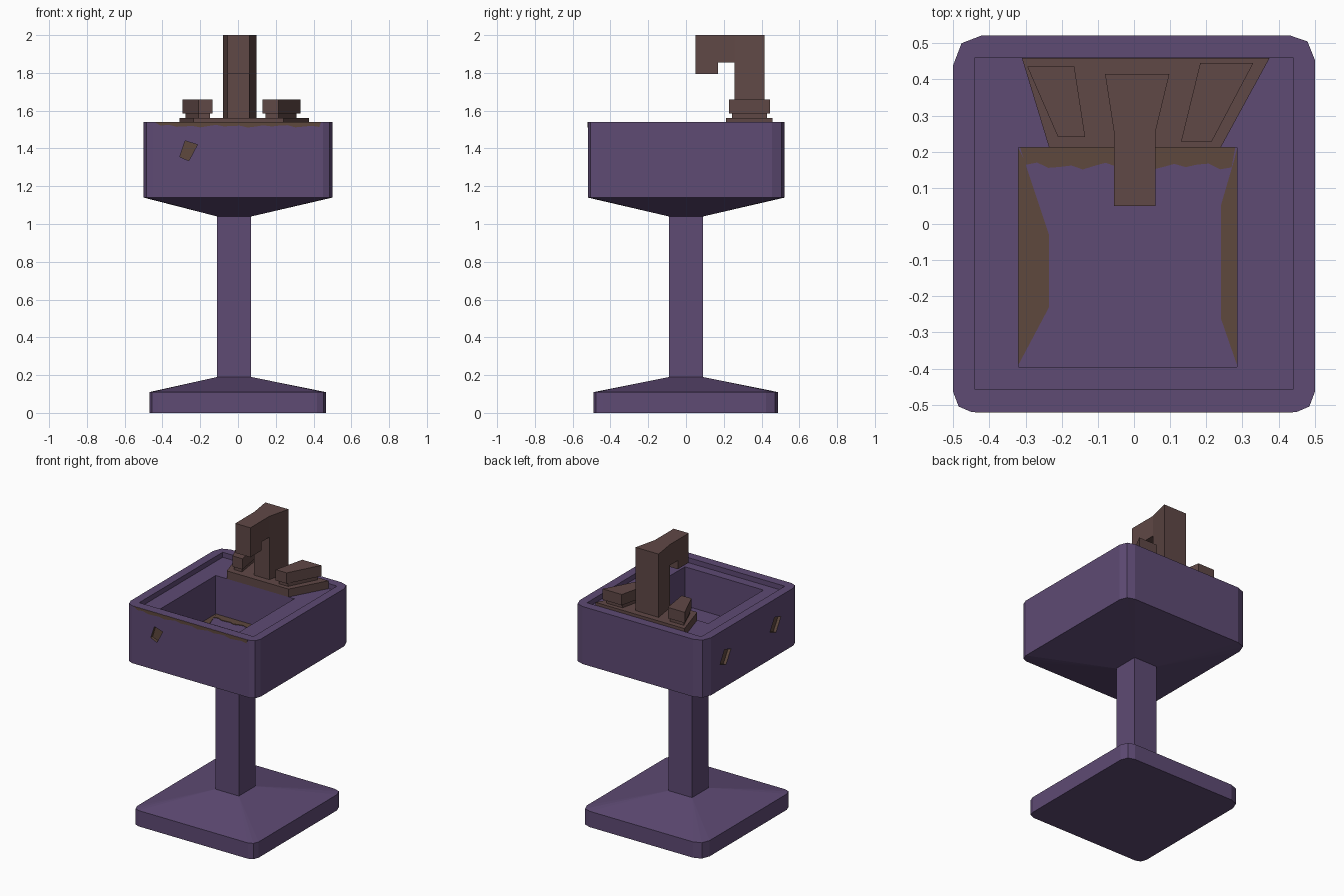
import bpy, bmesh, math

if "Cube" in bpy.data.objects:
    bpy.data.objects.remove(bpy.data.objects["Cube"])

def mat(name, rgb):
    m = bpy.data.materials.new(name)
    m.diffuse_color = (*rgb, 1)
    m.use_nodes = True
    m.node_tree.nodes["Principled BSDF"].inputs["Base Color"].default_value = m.diffuse_color
    return m

PURPLE = mat("purple_ceramic", (0.112, 0.069, 0.174))
BROWN = mat("rusty_brown", (0.117, 0.065, 0.061))
STAIN = mat("brown_stain", (0.112, 0.065, 0.048))

def finish(name, bm, material):
    bmesh.ops.recalc_face_normals(bm, faces=bm.faces)
    me = bpy.data.meshes.new(name)
    bm.to_mesh(me)
    bm.free()
    me.materials.append(material)
    ob = bpy.data.objects.new(name, me)
    bpy.context.collection.objects.link(ob)
    return ob

# Extrude a 2D outline along an axis between lo and hi
PLANES = {"x": lambda a, b, t: (t, a, b),
          "y": lambda a, b, t: (a, t, b),
          "z": lambda a, b, t: (a, b, t)}

def prism(name, pts, axis, lo, hi, material):
    f = PLANES[axis]
    bm = bmesh.new()
    v0 = [bm.verts.new(f(a, b, lo)) for a, b in pts]
    v1 = [bm.verts.new(f(a, b, hi)) for a, b in pts]
    bm.faces.new(v0)
    bm.faces.new(v1)
    n = len(pts)
    for i in range(n):
        j = (i + 1) % n
        bm.faces.new((v0[i], v0[j], v1[j], v1[i]))
    return finish(name, bm, material)

def rect(x0, x1, y0, y1):
    return [(x0, y0), (x1, y0), (x1, y1), (x0, y1)]

def hull(name, layers, material):
    bm = bmesh.new()
    for pts, z in layers:
        for x, y in pts:
            bm.verts.new((x, y, z))
    bmesh.ops.convex_hull(bm, input=bm.verts)
    bmesh.ops.dissolve_limit(bm, angle_limit=0.005, verts=bm.verts, edges=bm.edges)
    return finish(name, bm, material)

def cut(ob, cutter):
    md = ob.modifiers.new("cut", "BOOLEAN")
    md.operation = "DIFFERENCE"
    md.solver = "EXACT"
    md.material_mode = "TRANSFER"
    md.object = cutter
    bpy.context.view_layer.objects.active = ob
    bpy.ops.object.modifier_apply(modifier=md.name)
    bpy.data.objects.remove(cutter)

# Rounded outline shared by basin and foot
OUTLINE = [(0.5, 0.455), (0.48, 0.505), (0.43, 0.522),
           (-0.42, 0.522), (-0.477, 0.5), (-0.5, 0.44),
           (-0.5, -0.465), (-0.485, -0.505), (-0.45, -0.52),
           (0.45, -0.52), (0.485, -0.505), (0.5, -0.465)]
FOOT = [(x * 0.935 - 0.002, y * 0.937 - 0.002) for x, y in OUTLINE]
COLUMN = rect(-0.11, 0.07, -0.09, 0.09)

# Foot, column and basin body
hull("foot", [(FOOT, 0), (FOOT, 0.11), (COLUMN, 0.19)], PURPLE)
prism("column", COLUMN, "z", 0.17, 1.06, PURPLE)
basin = hull("basin", [(OUTLINE, 1.54), (OUTLINE, 1.14), (COLUMN, 1.04)], PURPLE)

# Recessed ledge and bowl
LEDGE, FLOOR = 1.505, 1.235
cut(basin, prism("ledge_cut", rect(-0.44, 0.44, -0.458, 0.46), "z", LEDGE, 1.7, PURPLE))
cut(basin, prism("bowl_cut", rect(-0.32, 0.285, -0.395, 0.212), "z", FLOOR, 1.7, PURPLE))

# Chips knocked out of the front and left walls
cut(basin, prism("chip_cut", [(-0.28, 1.44), (-0.215, 1.42), (-0.26, 1.335), (-0.308, 1.355)],
                 "y", -0.6, -0.5, STAIN))
for y, z in ((0.28, 1.345), (-0.27, 1.36)):
    pts = [(y - 0.06, z + 0.035), (y + 0.01, z + 0.055), (y + 0.06, z - 0.03), (y - 0.005, z - 0.055)]
    cut(basin, prism("chip_cut", pts, "x", -0.6, -0.48, STAIN))

# Stains on the bowl floor
def wavy(x0, x1, base, amp, n):
    return [(x0 + (x1 - x0) * i / n,
             base + amp * (math.sin(i * 2.1) + 0.6 * math.sin(i * 0.9 + 1))) for i in range(n + 1)]

prism("floor_stain_left", [(-0.32, 0.21), (-0.32, -0.39), (-0.235, -0.23), (-0.235, -0.03), (-0.305, 0.18)],
      "z", FLOOR - 0.003, FLOOR + 0.003, STAIN)
prism("floor_stain_right", [(0.285, 0.21), (0.285, -0.39), (0.24, -0.26), (0.24, 0.05), (0.278, 0.18)],
      "z", FLOOR - 0.003, FLOOR + 0.003, STAIN)
prism("floor_stain_back", [(0.28, 0.211), (-0.315, 0.211)] + wavy(-0.3, 0.27, 0.16, 0.007, 18),
      "z", FLOOR - 0.003, FLOOR + 0.004, STAIN)

# Stain along the front lip
prism("front_stain", [(0.44, 1.539), (-0.44, 1.539)] + wavy(-0.41, 0.43, 1.518, 0.005, 20),
      "y", -0.522, -0.517, STAIN)

# Tap plate
prism("tap_plate", [(-0.31, 0.459), (0.375, 0.459), (0.24, 0.212), (-0.235, 0.212)],
      "z", LEDGE - 0.003, 1.56, BROWN)

# Tap handles on short stems
HANDLES = {"left": [(-0.295, 0.435), (-0.165, 0.435), (-0.135, 0.24), (-0.21, 0.24)],
           "right": [(0.183, 0.445), (0.33, 0.445), (0.215, 0.228), (0.13, 0.228)]}
for side, pts in HANDLES.items():
    cx = sum(p[0] for p in pts) / 4
    cy = sum(p[1] for p in pts) / 4
    inner = [(cx + (x - cx) * 0.82, cy + (y - cy) * 0.86) for x, y in pts]
    prism(side + "_handle_stem", inner, "z", 1.55, 1.59, BROWN)
    prism(side + "_handle", pts, "z", 1.585, 1.66, BROWN)

# Hooked spout, widening toward the back
bm = bmesh.new()
side = [(0.05, 1.795), (0.17, 1.795), (0.17, 1.855), (0.258, 1.855), (0.258, 1.555),
        (0.415, 1.555), (0.415, 2.0), (0.258, 2.0), (0.05, 2.0)]
L = [bm.verts.new((-0.08 if y > 0.4 else -0.056, y, z)) for y, z in side]
R = [bm.verts.new((0.098 if y > 0.4 else 0.06, y, z)) for y, z in side]
for s in (L, R):
    bm.faces.new([s[i] for i in (0, 1, 2, 3, 7, 8)])
    bm.faces.new([s[i] for i in (3, 4, 5, 6, 7)])
for i in range(9):
    j = (i + 1) % 9
    bm.faces.new((L[i], L[j], R[j], R[i]))
finish("spout", bm, BROWN)
